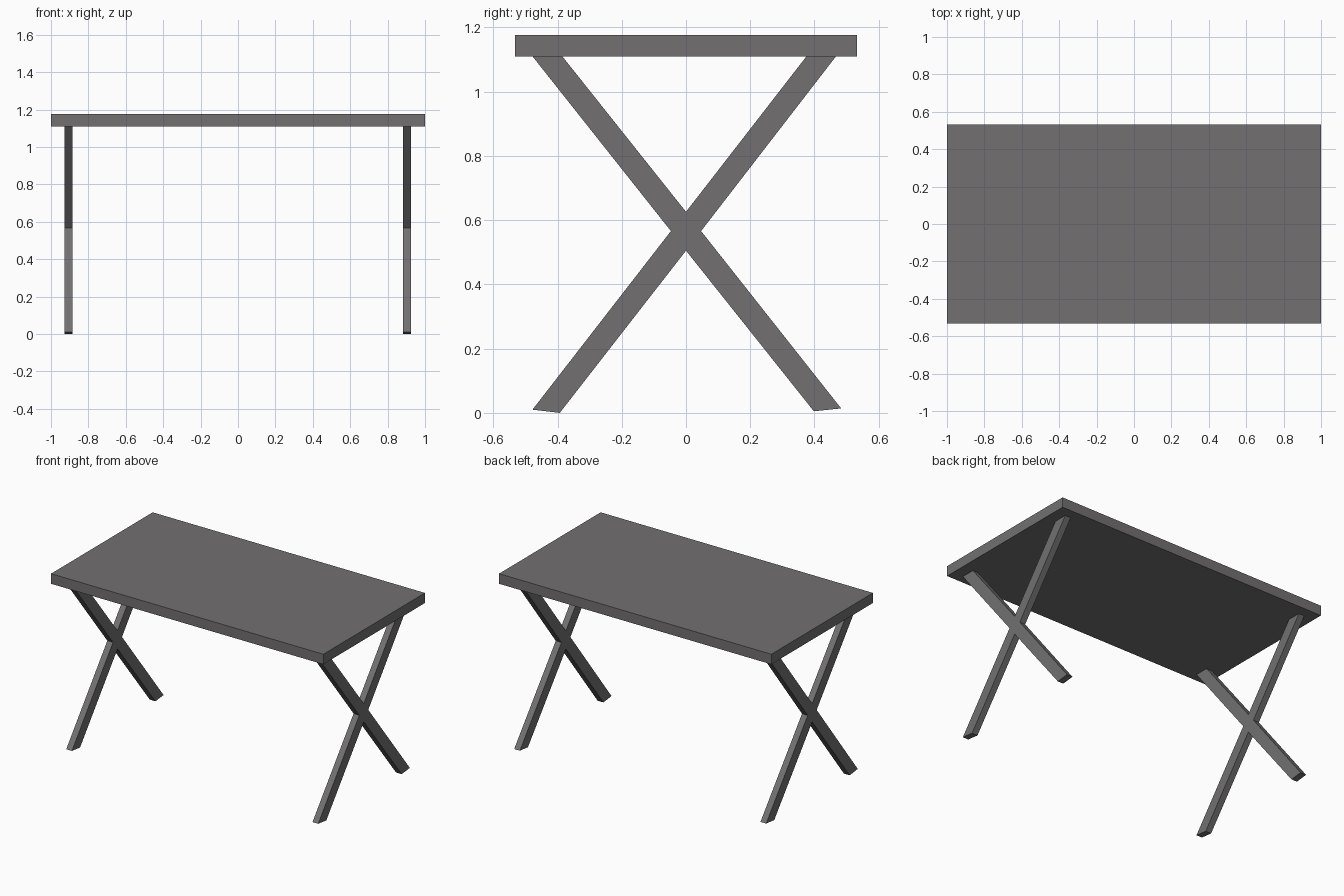
import bpy
import bmesh

if "Cube" in bpy.data.objects:
    bpy.data.objects.remove(bpy.data.objects["Cube"])

# single dark grey finish
grey = bpy.data.materials.new("dark grey")
grey.diffuse_color = (0.17, 0.163, 0.165, 1)
grey.use_nodes = True
grey.node_tree.nodes["Principled BSDF"].inputs["Base Color"].default_value = grey.diffuse_color


def prism(name, outline, x0, x1):
    """Extrude a (y, z) outline along x from x0 to x1."""
    bm = bmesh.new()
    face = bm.faces.new([bm.verts.new((x0, y, z)) for y, z in outline])
    ext = bmesh.ops.extrude_face_region(bm, geom=[face])["geom"]
    verts = [v for v in ext if isinstance(v, bmesh.types.BMVert)]
    bmesh.ops.translate(bm, verts=verts, vec=(x1 - x0, 0, 0))
    bmesh.ops.recalc_face_normals(bm, faces=bm.faces)
    mesh = bpy.data.meshes.new(name)
    bm.to_mesh(mesh)
    bm.free()
    mesh.materials.append(grey)
    obj = bpy.data.objects.new(name, mesh)
    bpy.context.collection.objects.link(obj)
    return obj


# table top slab
prism("table_top", [(-0.533, 1.11), (0.533, 1.11), (0.533, 1.177), (-0.533, 1.177)], -1, 1)

# crossed leg frame as one X outline, feet cut at a slight angle
x_outline = [
    (-0.478, 0.010), (-0.393, 0.0), (0, 0.505), (0.398, 0.005),
    (0.483, 0.014), (0.047, 0.566), (0.467, 1.11), (0.375, 1.11),
    (0, 0.626), (-0.385, 1.11), (-0.478, 1.11), (-0.047, 0.566),
]
for side, x in (("left", -0.906), ("right", 0.903)):
    prism(side + "_cross_leg", x_outline, x - 0.021, x + 0.021)
